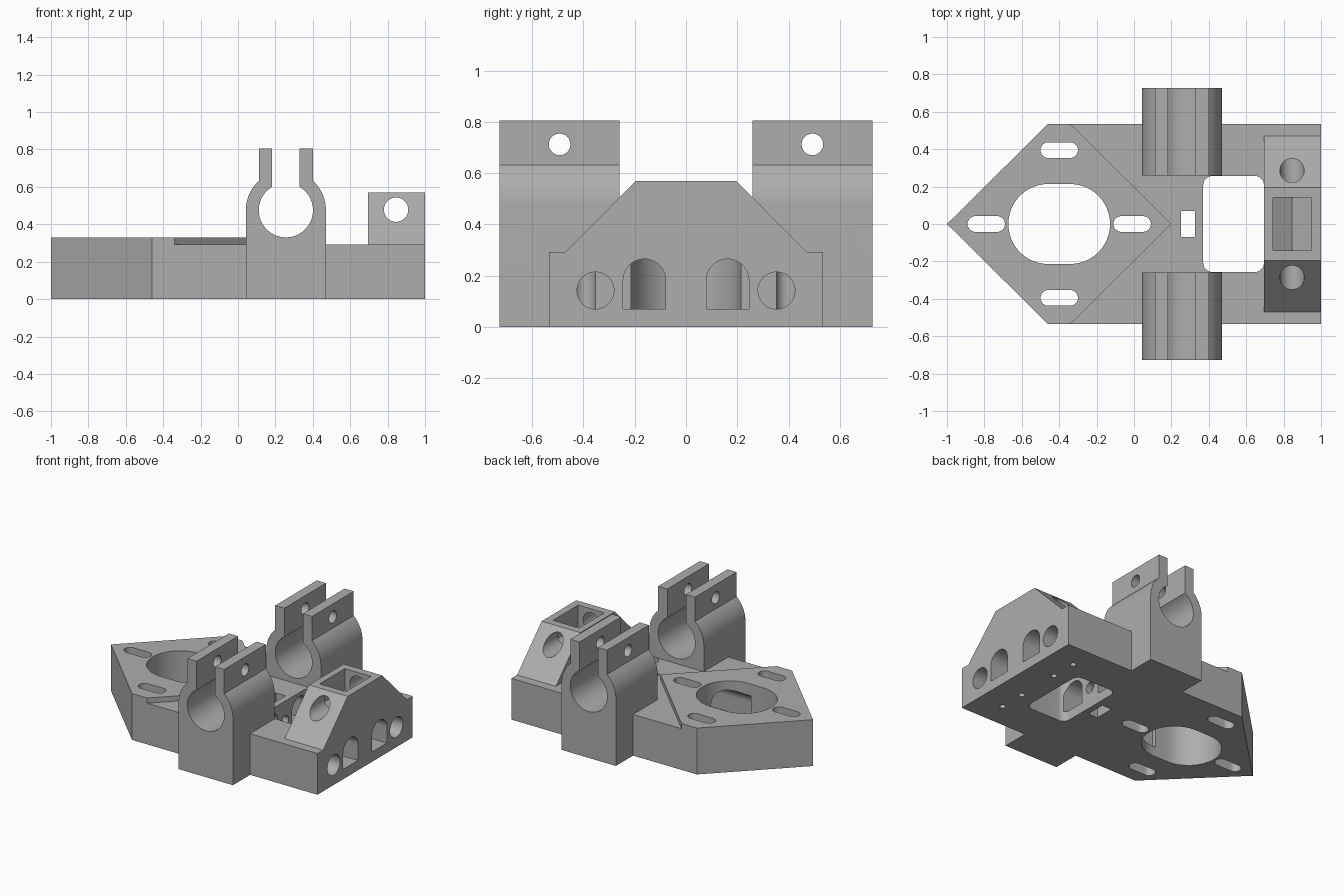
import bpy, bmesh
from math import cos, sin, pi, acos, radians

if "Cube" in bpy.data.objects:
    bpy.data.objects.remove(bpy.data.objects["Cube"])

grey = bpy.data.materials.new("plain grey")
grey.use_nodes = True
colour = (0.42, 0.42, 0.42, 1)
grey.diffuse_color = colour
grey.node_tree.nodes["Principled BSDF"].inputs["Base Color"].default_value = colour

PLACE = {"X": lambda u, v, w: (w, u, v),
         "Y": lambda u, v, w: (u, w, v),
         "Z": lambda u, v, w: (u, v, w)}


def prism(name, outline, axis, start, end):
    """Extrude a closed outline along an axis."""
    bm = bmesh.new()
    rings = [[bm.verts.new(PLACE[axis](u, v, w)) for u, v in outline] for w in (start, end)]
    bm.faces.new(rings[0])
    bm.faces.new(rings[1])
    n = len(outline)
    for i in range(n):
        j = (i + 1) % n
        bm.faces.new((rings[0][i], rings[0][j], rings[1][j], rings[1][i]))
    bmesh.ops.recalc_face_normals(bm, faces=bm.faces)
    mesh = bpy.data.meshes.new(name)
    bm.to_mesh(mesh)
    bm.free()
    obj = bpy.data.objects.new(name, mesh)
    bpy.context.collection.objects.link(obj)
    mesh.materials.append(grey)
    return obj


def arc(cx, cy, r, a, b, steps=24):
    angles = [radians(a + (b - a) * i / steps) for i in range(steps + 1)]
    return [(cx + r * cos(t), cy + r * sin(t)) for t in angles]


def circle(cx, cy, r):
    return arc(cx, cy, r, 0, 352.5, 47)


def slot(cx, cy, half, r):
    """Rounded slot lying along the first axis."""
    return arc(cx + half - r, cy, r, -90, 90) + arc(cx - half + r, cy, r, 90, 270)


def box(x0, x1, y0, y1):
    return [(x0, y0), (x1, y0), (x1, y1), (x0, y1)]


def rounded_box(x0, x1, y0, y1, r):
    corners = ((x1 - r, y1 - r), (x0 + r, y1 - r), (x0 + r, y0 + r), (x1 - r, y0 + r))
    return [p for i, (x, y) in enumerate(corners) for p in arc(x, y, r, 90 * i, 90 * i + 90, 8)]


def combine(target, other, operation):
    mod = target.modifiers.new("combine", "BOOLEAN")
    mod.operation, mod.solver, mod.object = operation, "EXACT", other
    bpy.context.view_layer.objects.active = target
    bpy.ops.object.modifier_apply(modifier=mod.name)
    bpy.data.objects.remove(other)


HALF, FLOOR, PAD = 0.535, 0.293, 0.33

# Base plate with a pointed end
body = prism("carriage_body", [(-1, 0), (-0.46, -HALF), (1, -HALF), (1, HALF), (-0.46, HALF)],
             "Z", 0, FLOOR)

# Raised mounting pad
pad = prism("mounting_pad", [(-1, 0), (-0.46, -HALF), (-0.34, -HALF), (0.2, 0),
                             (-0.34, HALF), (-0.46, HALF)], "Z", 0, PAD)
combine(body, pad, "UNION")

# Split rod clamps on both sides
cx, cz, outer, bore, ear, gap, top = 0.256, 0.475, 0.214, 0.145, 0.145, 0.073, 0.805
ear_angle = acos(ear / outer) * 180 / pi
gap_angle = acos(gap / bore) * 180 / pi
clamp_outline = ([(cx - outer, 0), (cx + outer, 0)]
                 + arc(cx, cz, outer, 0, ear_angle, 12)
                 + [(cx + ear, top), (cx + gap, top)]
                 + arc(cx, cz, bore, gap_angle, -180 - gap_angle, 48)
                 + [(cx - gap, top), (cx - ear, top)]
                 + arc(cx, cz, outer, 180 - ear_angle, 180, 12))
for side in (-1, 1):
    clamp = prism("rod_clamp", clamp_outline, "Y", side * 0.26, side * 0.728)
    combine(body, clamp, "UNION")

# Sloped tensioner block
block = prism("tensioner_block", [(-0.47, 0.2), (0.47, 0.2), (0.47, FLOOR),
                                  (0.195, 0.57), (-0.195, 0.57), (-0.47, FLOOR)], "X", 0.695, 1)
combine(body, block, "UNION")

# Vertical openings: motor hole, belt window, nut slot, mounting slots
cutters = [
    (slot(-0.4, 0, 0.272, 0.214), "Z", -0.1, 0.5),
    (rounded_box(0.37, 0.695, -0.257, 0.257, 0.05), "Z", -0.1, 0.5),
    (box(0.25, 0.325, -0.07, 0.07), "Z", -0.1, 0.4),
]
for x, y in ((-0.79, 0), (-0.01, 0), (-0.4, 0.395), (-0.4, -0.395)):
    cutters.append((slot(x, y, 0.1, 0.042), "Z", -0.1, 0.5))

# Lengthwise passages, clamp bolt holes and grub screw holes
for side in (-1, 1):
    y = side * 0.162
    arch = [(y - 0.083, 0.07), (y + 0.083, 0.07)] + arc(y, 0.182, 0.083, 0, 180)
    cutters += [
        (arch, "X", -0.36, 1.1),
        (circle(side * 0.353, 0.142, 0.072), "X", -0.4, 1.1),
        (circle(side * 0.493, 0.712, 0.042), "X", 0, 0.5),
        (circle(0.81, side * 0.162, 0.02), "Z", -0.1, 0.1),
        (circle(0.81, side * 0.353, 0.02), "Z", -0.1, 0.1),
    ]

# Screw hole behind the window, cross hole and nut pocket in the block
cutters += [
    (circle(0, 0.15, 0.04), "X", 0.12, 0.45),
    (circle(0.845, 0.478, 0.065), "Y", -0.6, 0.6),
    ([(0.742, 0.7), (0.742, 0.42), (0.845, 0.36), (0.948, 0.42), (0.948, 0.7)],
     "Y", -0.142, 0.142),
]
for outline, axis, start, end in cutters:
    combine(body, prism("cutter", outline, axis, start, end), "DIFFERENCE")

# Smooth the curved walls, keep edges sharp
bpy.ops.object.select_all(action="DESELECT")
body.select_set(True)
bpy.context.view_layer.objects.active = body
bpy.ops.object.shade_smooth_by_angle(angle=radians(30))
